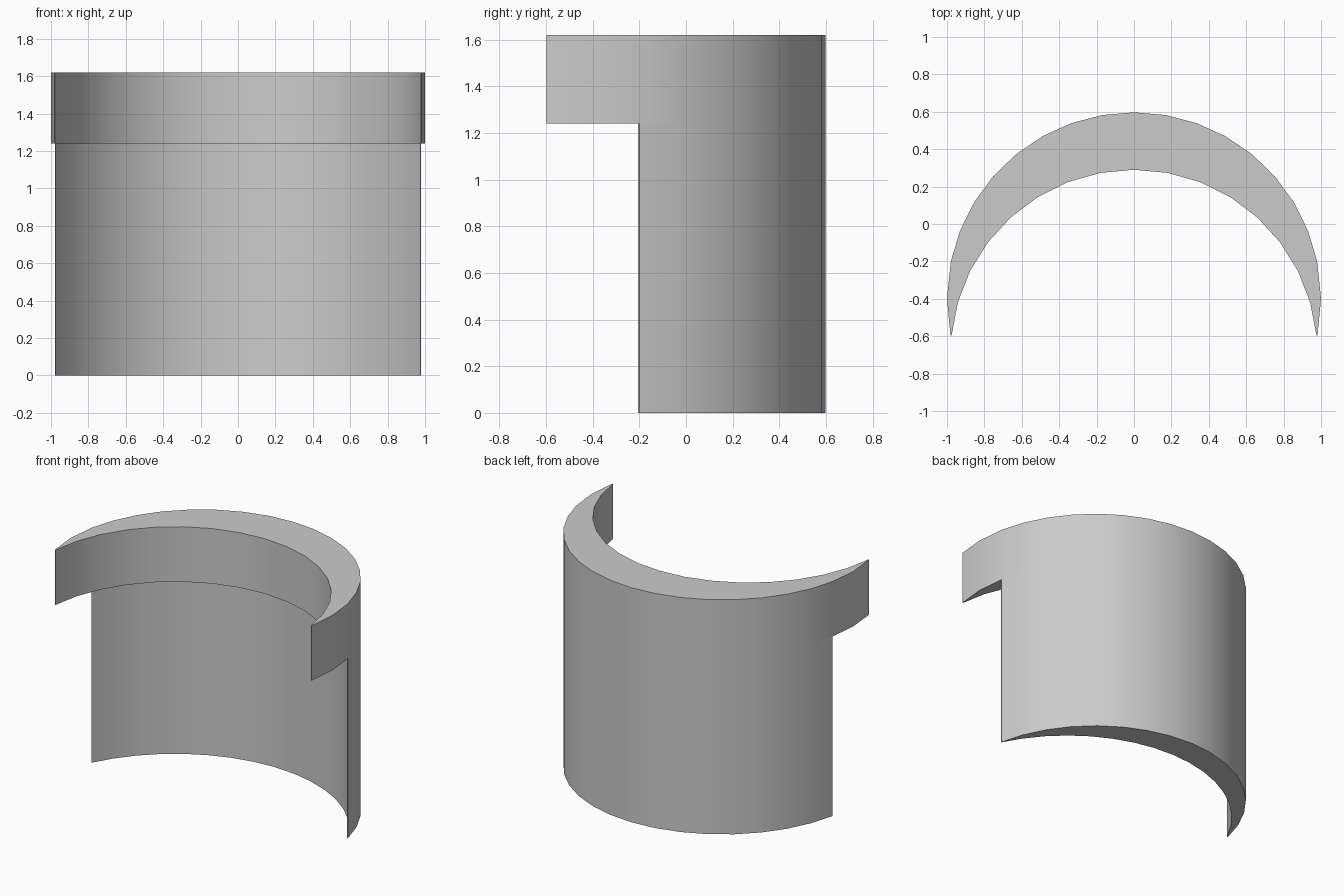
import bpy
import bmesh
from math import sin, cos, asin, degrees, radians

# Remove the default cube
cube = bpy.data.objects.get("Cube")
if cube:
    bpy.data.objects.remove(cube, do_unlink=True)

# Plain grey material
grey = bpy.data.materials.new("plain grey")
grey.use_nodes = True
colour = (0.6, 0.6, 0.6, 1)
grey.diffuse_color = colour
grey.node_tree.nodes["Principled BSDF"].inputs["Base Color"].default_value = colour


def steps(start, end, count):
    """Evenly spaced angles after start, up to and including end."""
    return [start + (end - start) * (k + 1) / count for k in range(count)]


def arc(centre_y, radius, half):
    """Points from right to left along an arc, symmetric about x = 0."""
    angles = [-a for a in reversed(half)] + [0] + half
    return [(radius * sin(radians(a)), centre_y + radius * cos(radians(a))) for a in angles]


def crescent(name, outer, inner, bottom, top):
    """Extrude the shape between two arcs into a solid wall."""
    bm = bmesh.new()
    outline = outer + inner[::-1]
    base = bm.faces.new([bm.verts.new((x, y, bottom)) for x, y in outline])
    raised = bmesh.ops.extrude_face_region(bm, geom=[base], use_keep_orig=True)
    verts = [v for v in raised["geom"] if isinstance(v, bmesh.types.BMVert)]
    bmesh.ops.translate(bm, verts=verts, vec=(0, 0, top - bottom))
    bmesh.ops.recalc_face_normals(bm, faces=bm.faces)
    mesh = bpy.data.meshes.new(name)
    bm.to_mesh(mesh)
    bm.free()
    mesh.materials.append(grey)
    obj = bpy.data.objects.new(name, mesh)
    bpy.context.collection.objects.link(obj)
    bpy.ops.object.select_all(action="DESELECT")
    obj.select_set(True)
    bpy.context.view_layer.objects.active = obj
    bpy.ops.object.shade_smooth_by_angle(angle=radians(30))


LEDGE, TOP = 1.24, 1.62
OUTER_Y, INNER_Y = -0.403, -0.69
WALL_END, BAND_END = 78.3, 101.2
wall_angles = steps(0, WALL_END, 8)

# Upper band: long crescent reaching forward
crescent("upper_band",
         arc(OUTER_Y, 1, wall_angles + steps(WALL_END, BAND_END, 2)),
         arc(INNER_Y, 0.98, steps(0, 84.5, 8)),
         LEDGE, TOP)

# Lower wall: thinner crescent, its inside concentric with the band's inside
wall_radius = 1.09
tip_x = sin(radians(WALL_END)) - 0.003
crescent("lower_wall",
         arc(OUTER_Y, 1, wall_angles),
         arc(INNER_Y, wall_radius, steps(0, degrees(asin(tip_x / wall_radius)), 8)),
         0, LEDGE)
